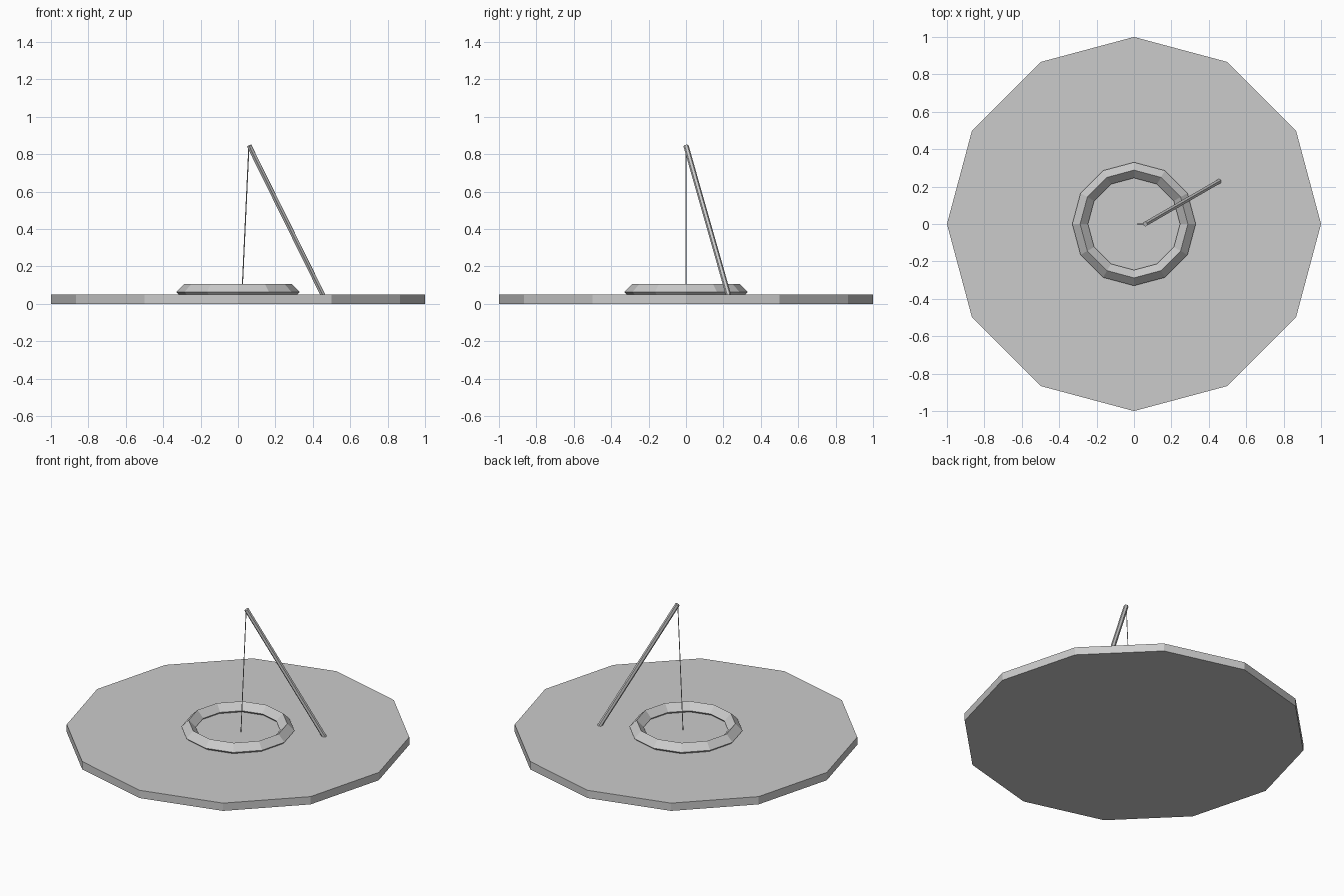
import bpy, bmesh, math
from mathutils import Vector

cube = bpy.data.objects.get("Cube")
if cube:
    bpy.data.objects.remove(cube, do_unlink=True)

grey = bpy.data.materials.new("light_grey")
grey.use_nodes = True
grey.diffuse_color = (0.6, 0.6, 0.6, 1)
grey.node_tree.nodes["Principled BSDF"].inputs["Base Color"].default_value = (0.6, 0.6, 0.6, 1)

SIDES = 12


def finish(name):
    obj = bpy.context.object
    obj.name = name
    obj.data.materials.append(grey)
    return obj


def rod(name, start, end, radius, sides):
    """Faceted rod running between two points."""
    a, b = Vector(start), Vector(end)
    axis = b - a
    bpy.ops.mesh.primitive_cylinder_add(
        vertices=sides, radius=radius, depth=axis.length, location=(a + b) / 2,
        rotation=axis.to_track_quat("Z", "Y").to_euler())
    return finish(name)


# Wide twelve-sided plate
bpy.ops.mesh.primitive_cylinder_add(vertices=SIDES, radius=1, depth=0.05, location=(0, 0, 0.025))
finish("base_plate")

# Raised ring with a diamond section, half sunk into the plate
bpy.ops.mesh.primitive_torus_add(
    major_segments=SIDES, minor_segments=4, major_radius=0.288, minor_radius=0.042,
    location=(0, 0, 0.064))
finish("ring")

# Leaning pole and the thin line hanging from its tip
rod("pole", (0.455, 0.228, 0.045), (0.06, 0, 0.845), 0.014, 6)
rod("line", (0.021, 0, 0.045), (0.058, 0, 0.838), 0.003, 4)
